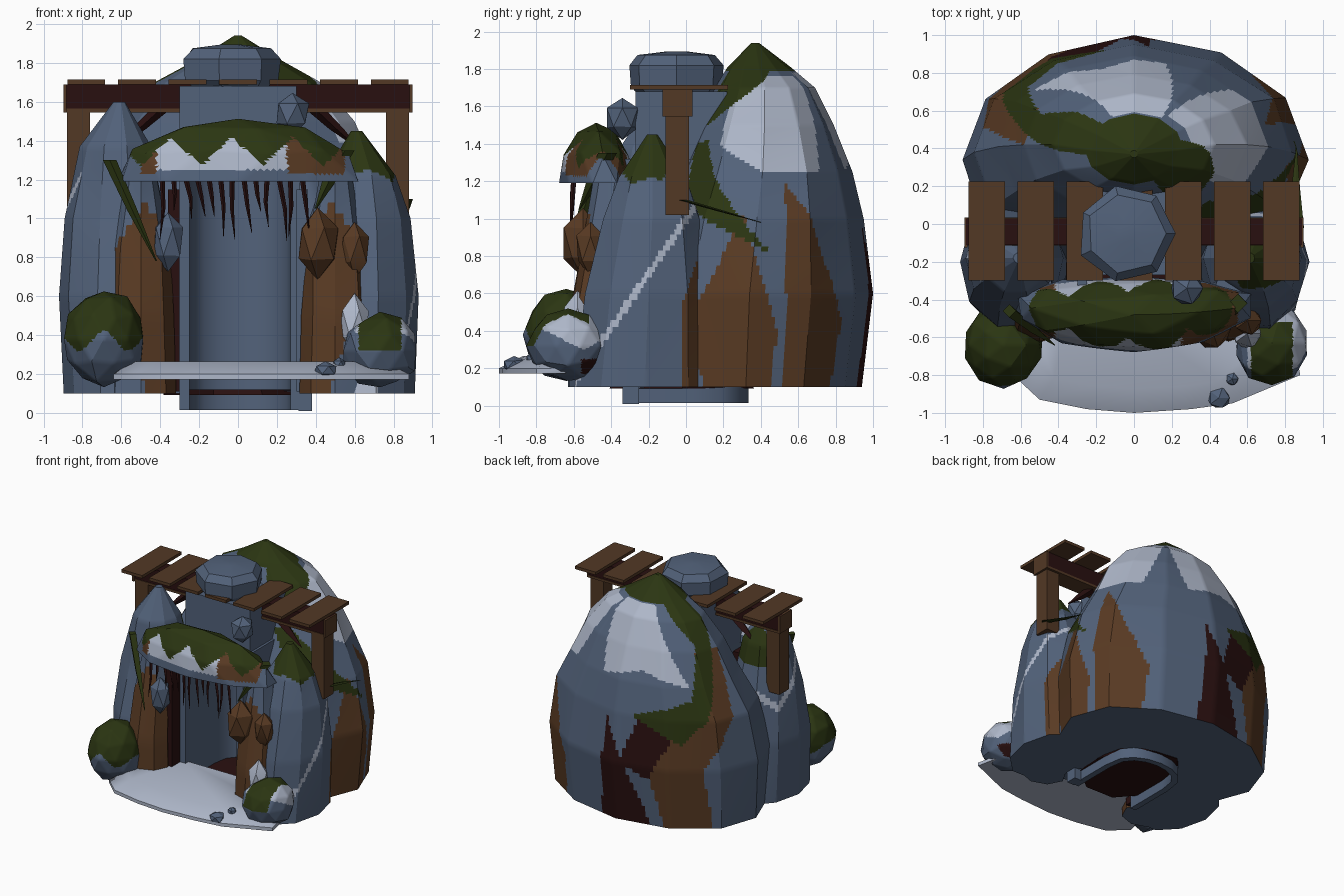
import bpy, bmesh, math, random
from mathutils import Vector

if "Cube" in bpy.data.objects:
    bpy.data.objects.remove(bpy.data.objects["Cube"])

random.seed(4)
COLS = [("slate", (.085, .122, .195)), ("pale_stone", (.42, .47, .58)), ("earth_brown", (.10, .043, .017)),
        ("moss_green", (.024, .036, .006)), ("dark_root", (.022, .005, .005)), ("plank_brown", (.085, .040, .018))]
MATS = []
for name, c in COLS:
    m = bpy.data.materials.new(name)
    m.diffuse_color = (*c, 1)
    m.use_nodes = True
    m.node_tree.nodes["Principled BSDF"].inputs["Base Color"].default_value = m.diffuse_color
    MATS.append(m)
SLATE, PALE, EARTH, MOSS, ROOT, PLANK = range(6)


def finish(name, bm, rule=SLATE, smooth=28):
    bmesh.ops.recalc_face_normals(bm, faces=bm.faces[:])
    bm.normal_update()
    me = bpy.data.meshes.new(name)
    for m in MATS:
        me.materials.append(m)
    for f in bm.faces:
        f.material_index = rule(f.calc_center_median(), f.normal) if callable(rule) else rule
    bm.to_mesh(me)
    bm.free()
    ob = bpy.data.objects.new(name, me)
    bpy.context.collection.objects.link(ob)
    if smooth:
        bpy.ops.object.select_all(action='DESELECT')
        bpy.context.view_layer.objects.active = ob
        ob.select_set(True)
        bpy.ops.object.shade_smooth_by_angle(angle=math.radians(smooth))
    return ob


def inside(x, y, poly):
    hit = False
    for (x1, y1), (x2, y2) in zip(poly, poly[1:] + poly[:1]):
        if (y1 > y) != (y2 > y) and x < (x2 - x1) * (y - y1) / (y2 - y1) + x1:
            hit = not hit
    return hit


def loft(name, rings, n, rule=SLATE, jitter=.04, cuts=0, smooth=28):
    """Stack of elliptical rings (z, cx, cy, rx, ry), capped at both ends."""
    bm = bmesh.new()
    loops = []
    for z, cx, cy, rx, ry in rings:
        loop = []
        for i in range(n):
            a = 2 * math.pi * i / n
            k = 1 - random.random() * jitter * (i * 4 != n)
            loop.append(bm.verts.new((cx + rx * k * math.cos(a), cy + ry * k * math.sin(a), z)))
        loops.append(loop)
    for a, b in zip(loops, loops[1:]):
        for i in range(n):
            j = (i + 1) % n
            bm.faces.new((a[i], a[j], b[j], b[i]))
    if cuts:
        bmesh.ops.subdivide_edges(bm, edges=bm.edges[:], cuts=cuts, use_grid_fill=True)
    bmesh.ops.holes_fill(bm, edges=[e for e in bm.edges if e.is_boundary], sides=0)
    return finish(name, bm, rule, smooth)


def box(name, lo, hi, rule=SLATE):
    bm = bmesh.new()
    bmesh.ops.create_cube(bm, size=1)
    for v in bm.verts:
        v.co = [(a + b) / 2 + c * (b - a) for a, b, c in zip(lo, hi, v.co)]
    return finish(name, bm, rule, 0)


def boulder(name, loc, size, rule=SLATE, sub=1, jitter=.12, cuts=0, floor=None, bend=0):
    bm = bmesh.new()
    bmesh.ops.create_icosphere(bm, subdivisions=sub, radius=1)
    for v in bm.verts:
        v.co *= 1 - random.random() * jitter
    if cuts:
        bmesh.ops.subdivide_edges(bm, edges=bm.edges[:], cuts=cuts, use_grid_fill=True)
    for v in bm.verts:
        v.co = [l + c * s for l, c, s in zip(loc, v.co, size)]
        v.co.y += bend * v.co.x ** 2
        if floor is not None:
            v.co.z = max(v.co.z, floor)
    return finish(name, bm, rule)


def spike(name, p, q, r, mat):
    p, q = Vector(p), Vector(q)
    mid = p.lerp(q, .5) + Vector((random.uniform(-.012, .012), 0, 0))
    bm = bmesh.new()
    rows = [[bm.verts.new(c + Vector((w * math.cos(k * math.pi / 2), w * math.sin(k * math.pi / 2), 0)))
             for k in range(4)] for c, w in ((p, r), (mid, r * .75), (q, r * .1))]
    for a, b in zip(rows, rows[1:]):
        for i in range(4):
            bm.faces.new((a[i], a[(i + 1) % 4], b[(i + 1) % 4], b[i]))
    bm.faces.new(rows[0])
    return finish(name, bm, mat, 0)


# Mountain: patches drawn as (angle in degrees, height)
PATCH = [
    (PALE, [(-25, 1.4), (5, 1.25), (43, 1.25), (58, 1.76), (-25, 1.76)]),
    (PALE, [(62, 1.78), (76, 1.26), (105, 1.34), (138, 1.24), (112, 1.78)]),
    (PALE, [(-42, 1.42), (-6, 1.0), (-32, 1.15)]),
    (EARTH, [(145, 1.5), (148, 1.05), (106, .75), (120, .1), (150, .1), (142, .6), (165, 1.0), (172, 1.5)]),
    (EARTH, [(-34, .4), (-5, 1.03), (12, .4), (8, .1), (-24, .1)]),
    (EARTH, [(18, 1.2), (28, 1.05), (50, .45), (45, .1), (14, .1)]),
    (MOSS, [(110, 1.95), (148, 1.55), (138, 1.15), (100, 1.0), (130, .8), (146, 1.0), (165, 1.5), (185, 1.95)]),
    (MOSS, [(-55, 1.4), (-40, 1.42), (8, .82), (-45, 1.1)]),
    (ROOT, [(85, .95), (112, .1), (80, .1)]),
    (ROOT, [(93, .6), (104, .97), (124, .85), (110, .5)])]


def mountain_rule(c, n):
    a = math.degrees(math.atan2((c.y - .36) / .66, c.x / .91))
    if c.z > 1.79 or (abs(a) < 60 and c.z > 1.45 + (a + 60) * .004):
        return MOSS
    if a < -90:
        a += 360
    col = SLATE
    for m, poly in PATCH:
        if c.z > .101 and inside(a, c.z, poly):
            col = m
    return col


mountain = loft("mountain", [(.1, 0, .32, .9, .62), (.6, 0, .34, .93, .66), (1.0, 0, .38, .86, .57),
                             (1.25, 0, .41, .73, .48), (1.5, 0, .42, .6, .37), (1.7, 0, .42, .43, .27),
                             (1.81, 0, .39, .23, .17), (1.94, 0, .37, .02, .02)], 12, mountain_rule, .03, 15)

# Hollow the mountain for the deep recess
cutter = box("recess_cutter", (-.3, -1, .115), (.31, .29, 1.3))
cutter.hide_render = True
mod = mountain.modifiers.new("recess", 'BOOLEAN')
mod.object, mod.operation, mod.solver = cutter, 'DIFFERENCE', 'EXACT'
bpy.context.view_layer.objects.active = mountain
bpy.ops.object.modifier_apply(modifier="recess")
bpy.data.objects.remove(cutter)


# Side flanks, peaked, with moss, pale streaks and earth
def right_flank(c, n):
    if c.z < .101:
        return SLATE
    if c.x > .6 and c.y > -.02 and c.z < .6 + c.y * 3:
        return EARTH
    if c.z > 1.1 + 1.2 * abs(c.y + .22) and c.z > .98 + 2 * abs(c.x - .69):
        return MOSS
    if c.x > .6 and abs(c.z - (.3 + (c.y + .48) * 1.45)) < .028:
        return PALE
    return SLATE


def left_flank(c, n):
    if c.y > -.3 and c.x < -.6 and abs(c.z - (.88 + abs(c.y + .02) * 1.2)) < .035:
        return PALE
    return MOSS if c.y > -.08 and c.z > 1.2 else SLATE


for side, s, top, rule in (("right", 1, 1.45, right_flank), ("left", -1, 1.6, left_flank)):
    loft(side + "_flank", [(.1, s * .62, -.22, .29, .40), (.6, s * .63, -.2, .30, .36),
                           (1.0, s * .63, -.18, .27, .28), (top - .23, s * .63, -.18, .19, .19),
                           (top, s * .61, -.18, .03, .03)], 10, rule, .06, 13)
    # Earth pillars beside the opening
    loft(side + "_earth_pillar", [(.1, s * .5, -.47, .19, .17), (.5, s * .5, -.47, .18, .16),
                                  (.85, s * .5, -.43, .16, .14), (1.2, s * .5, -.38, .09, .12)], 8,
         lambda c, n: SLATE if c.z > 1.09 - abs(c.x * s - .48) * 1.5 or c.z < .4 - abs(c.x * s - .57) * 3
         else EARTH, .1, 5)
    box(side + "_jamb", (s * .33 - .03, -.45, .11), (s * .33 + .03, -.2, 1.15), ROOT if s < 0 else SLATE)

# Horseshoe wall lining the recess, reaching the ground
bm = bmesh.new()
rows = []
for z in (.015, 1.32):
    row = []
    for w in (.31, .26):
        pts = [(-w, -.34)] + [(-w * math.cos(t), .04 + w * .95 * math.sin(t) ** .7)
                              for t in (math.pi * k / 8 for k in range(9))] + [(w, -.34)]
        row += pts if w > .3 else pts[::-1]
    rows.append([bm.verts.new((x + .01, y, z)) for x, y in row])
n = len(rows[0])
for i in range(n):
    j = (i + 1) % n
    bm.faces.new((rows[0][i], rows[0][j], rows[1][j], rows[1][i]))
for r in rows:
    for i in range(n // 2 - 1):
        bm.faces.new((r[i], r[i + 1], r[n - 2 - i], r[n - 1 - i]))
finish("recess_wall", bm, SLATE, 40)
box("column_block", (-.3, -.27, 1.2), (.3, .22, 1.68))
box("column_foot", (.31, -.34, .01), (.38, -.25, .6))
# Dark patch under the base
loft("dark_underside", [(.092, 0, -.02, .42, .42), (.12, 0, -.02, .42, .42)], 10, ROOT, .25)

# Capstone
loft("capstone", [(1.67, -.03, -.05, .22, .22), (1.71, -.04, -.05, .26, .26), (1.82, -.04, -.05, .27, .27),
                  (1.875, -.04, -.05, .22, .22), (1.895, -.04, -.05, .05, .05)], 7, SLATE, .06, smooth=15)


# Brow stone above the opening, moss with zigzag edge
def brow_rule(c, n):
    zig = abs((c.x * 3.2 + .1) % 1 - .5) * 2
    if n.z < -.5 or c.z < 1.23:
        return SLATE
    if c.z > 1.27 + .15 * zig:
        return MOSS
    return EARTH if .25 < c.x < .55 or -.5 < c.x < -.42 else PALE if -.42 < c.x < .25 and c.z > 1.25 else SLATE


boulder("brow_stone", (0, -.48, 1.19), (.66, .21, .33), brow_rule, 2, .06, 10, 1.19, .12)

# Hanging roots
for i in range(13):
    x = -.39 + i * .06
    spike("hanging_root", (x, -.60, 1.21), (x + random.uniform(-.02, .05), -.62, random.uniform(.88, 1.06)), .014, ROOT)

# Pale sloping ledge in front
bm = bmesh.new()
outline = [(-.64, -.8), (-.5, -.93), (-.25, -.98), (0, -1), (.3, -.98), (.52, -.95), (.88, -.8), (.85, -.65),
           (.36, -.3), (-.36, -.3), (-.6, -.65)]
low = [bm.verts.new((x, y, .172)) for x, y in outline]
up = [bm.verts.new((x, y, .20)) for x, y in outline]
mid = [bm.verts.new((x * .85, -.3 + (y + .3) * .82, .265)) for x, y in outline]
for a, b in ((low, up), (up, mid)):
    for i in range(11):
        j = (i + 1) % 11
        bm.faces.new((a[i], a[j], b[j], b[i]))
bm.faces.new(low)
bm.faces.new(mid)
finish("pale_ledge", bm, PALE, 50)

# Mossy front boulders
boulder("left_boulder", (-.69, -.64, .38), (.23, .24, .26),
        lambda c, n: MOSS if c.z > .37 + .05 * math.sin(c.x * 25) else SLATE, 2, .1, 7)
boulder("right_boulder", (.73, -.63, .32), (.21, .23, .20),
        lambda c, n: MOSS if c.z > .32 and abs(c.x - .73) < .11 and c.y < -.52 else
        PALE if c.z > .3 + .5 * abs(c.y + .55) and c.x > .6 else
        ROOT if .17 < c.z < .25 and c.y > -.56 else SLATE, 2, .1, 7)

# Smaller stones
for x, y, z, r, h, col in ((-.36, -.52, .88, .09, .17, SLATE), (.41, -.55, .87, .125, .19, EARTH),
                           (.6, -.51, .84, .09, .16, EARTH), (.28, -.34, 1.54, .1, .12, SLATE),
                           (.45, -.92, .22, .07, .05, SLATE), (.52, -.82, .25, .04, .04, SLATE),
                           (.6, -.58, .46, .09, .16, PALE), (-.56, -.56, .3, .1, .14, SLATE)):
    boulder("small_stone", (x, y, z), (r, r, h), col)

# Moss leaves hanging on the flanks
for p, q, r in (((-.66, -.46, 1.3), (-.42, -.64, .78), .035), ((.87, -.02, 1.1), (.86, .4, .98), .03),
                ((.55, -.42, 1.35), (.4, -.57, 1.05), .05)):
    spike("moss_leaf", p, q, r, MOSS)

# Wooden bridge: beam, posts, braces, planks
box("bridge_beam", (-.89, -.11, 1.56), (.89, .03, 1.69), ROOT)
box("beam_underside", (-.89, -.115, 1.545), (.89, .035, 1.565), PLANK)
for s in (-1, 1):
    box("beam_end", (s * .89 - .008, -.125, 1.545), (s * .89 + .008, .035, 1.69), PLANK)
    box("bridge_post", (s * .82 - .06, -.11, 1.02), (s * .82 + .06, .015, 1.56), PLANK)
    spike("bridge_brace", (s * .4, -.04, 1.56), (s * .62, -.04, 1.36), .05, ROOT)
for i in range(7):
    x = -.78 + .26 * i
    box("bridge_plank", (x - .097, -.3, 1.69), (x + .097, .225, 1.715), PLANK)
